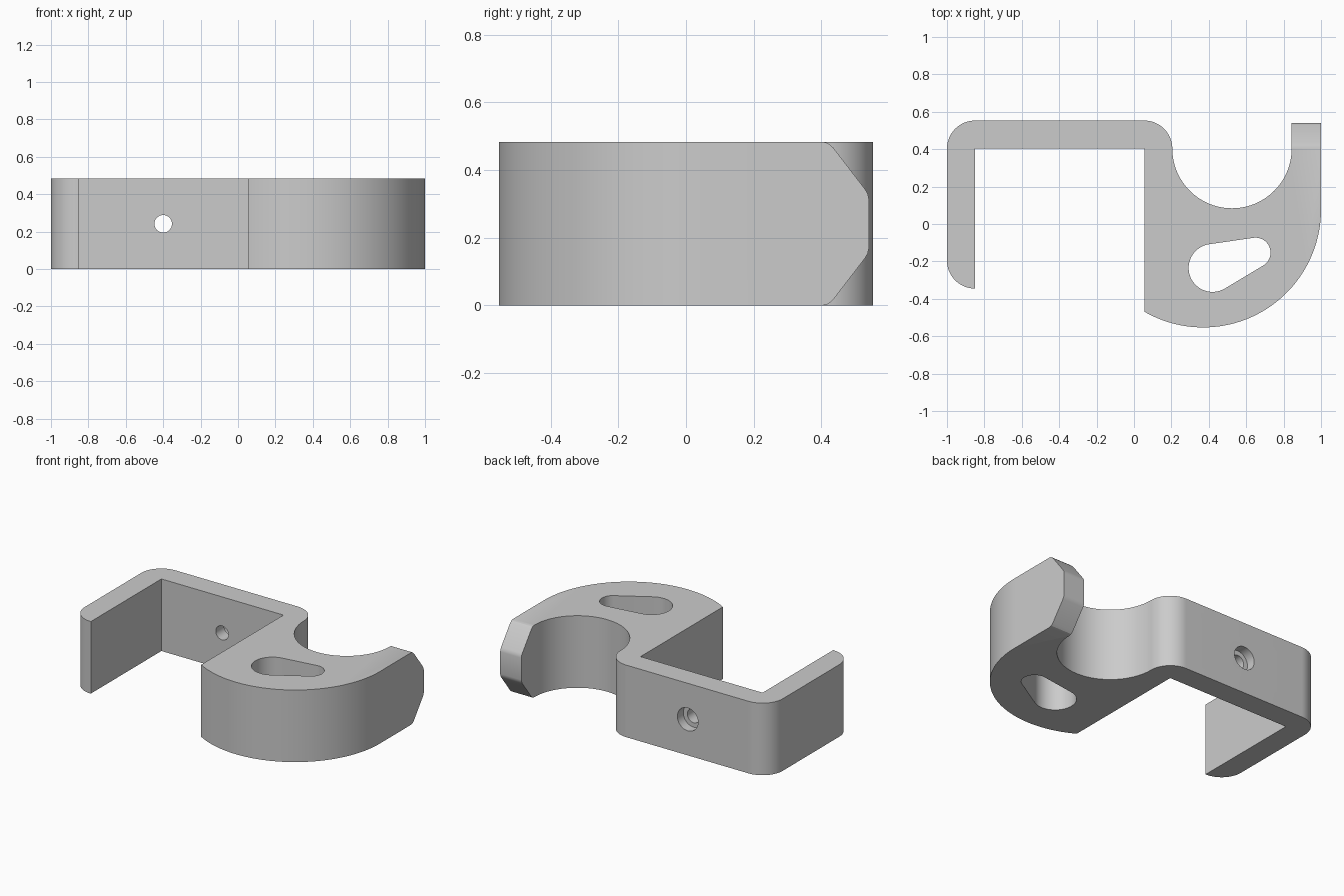
import bpy
import bmesh
import math
from mathutils import Matrix

if "Cube" in bpy.data.objects:
    bpy.data.objects.remove(bpy.data.objects["Cube"])

H = 0.483      # height of the bracket
STEPS = 24     # segments per quarter-ish arc

grey = bpy.data.materials.new("plain grey")
grey.diffuse_color = (0.6, 0.6, 0.6, 1)
grey.use_nodes = True
grey.node_tree.nodes["Principled BSDF"].inputs["Base Color"].default_value = grey.diffuse_color


def arc(cx, cy, r, a0, a1, n=STEPS):
    """Points along an arc, angles in degrees."""
    angles = [math.radians(a0 + (a1 - a0) * i / n) for i in range(n + 1)]
    return [(cx + r * math.cos(a), cy + r * math.sin(a)) for a in angles]


def prism(name, pts, lo, hi, axis="z"):
    """Extrude a closed 2D outline along z, or a (y, z) outline along x, or (x, z) along y."""
    place = {"z": lambda a, b, t: (a, b, t),
             "x": lambda a, b, t: (t, a, b),
             "y": lambda a, b, t: (a, t, b)}[axis]
    bm = bmesh.new()
    bottom = [bm.verts.new(place(a, b, lo)) for a, b in pts]
    top = [bm.verts.new(place(a, b, hi)) for a, b in pts]
    bm.faces.new(bottom)
    bm.faces.new(top)
    for i in range(len(pts)):
        j = (i + 1) % len(pts)
        bm.faces.new((bottom[i], bottom[j], top[j], top[i]))
    bmesh.ops.recalc_face_normals(bm, faces=bm.faces)
    mesh = bpy.data.meshes.new(name)
    bm.to_mesh(mesh)
    bm.free()
    mesh.materials.append(grey)
    obj = bpy.data.objects.new(name, mesh)
    bpy.context.collection.objects.link(obj)
    return obj


# Clip channel, hook cradle and rounded belly as one outline
outline = (
    arc(-0.85, -0.195, 0.15, 270, 180)        # rounded foot of the left arm
    + arc(-0.85, 0.403, 0.15, 180, 90)        # back left corner
    + arc(0.055, 0.403, 0.15, 90, 0)          # back right corner
    + arc(0.524, 0.403, 0.319, 180, 360, 48)[1:]  # cradle
    + [(0.843, 0.54), (1.0, 0.54)]            # hook tip
    + arc(0.37, 0.077, 0.63, 0, -120, 64)     # belly
    + [(0.055, 0.403), (-0.85, 0.403)]        # inside of the channel
)
body = prism("hook_bracket", outline, 0, H)

# Tapered slot: two circles joined by their outer tangents
ax, ay, ar, bx, by, br = 0.42, -0.235, 0.128, 0.65, -0.153, 0.08
lean = math.degrees(math.atan2(by - ay, bx - ax))
spread = math.degrees(math.acos((ar - br) / math.hypot(bx - ax, by - ay)))
slot = (arc(ax, ay, ar, lean + spread, lean + 360 - spread, 36)
        + arc(bx, by, br, lean - spread, lean + spread))
cutters = [prism("slot_cutter", slot, -0.1, H + 0.1)]

# Screw hole with a counterbore on the back
cutters.append(prism("screw_hole_cutter", arc(-0.4, H / 2, 0.047, 0, 360, 32)[:-1], 0.3, 0.7, "y"))
cutters.append(prism("counterbore_cutter", arc(-0.4, H / 2, 0.077, 0, 360, 32)[:-1], 0.49, 0.7, "y"))

# Softened chamfers on the top and bottom of the hook tip
bevel = [(0.405, H), (0.42, H - 0.004), (0.435, H - 0.017), (0.53, 0.342),
         (0.537, 0.329), (0.54, 0.315), (0.6, 0.315), (0.6, 0.6), (0.405, 0.6)]
for name, pts in (("upper_chamfer_cutter", bevel),
                  ("lower_chamfer_cutter", [(y, H - z) for y, z in bevel])):
    cutters.append(prism(name, pts, 0.75, 1.1, "x"))

# Cut, apply and tidy
bpy.context.view_layer.objects.active = body
body.select_set(True)
for cutter in cutters:
    cutter.hide_render = True
    mod = body.modifiers.new(cutter.name, "BOOLEAN")
    mod.operation = "DIFFERENCE"
    mod.solver = "EXACT"
    mod.object = cutter
    bpy.ops.object.modifier_apply(modifier=mod.name)
    bpy.data.objects.remove(cutter)

bpy.ops.object.select_all(action="DESELECT")
body.select_set(True)
bpy.ops.object.shade_smooth_by_angle(angle=math.radians(25))
